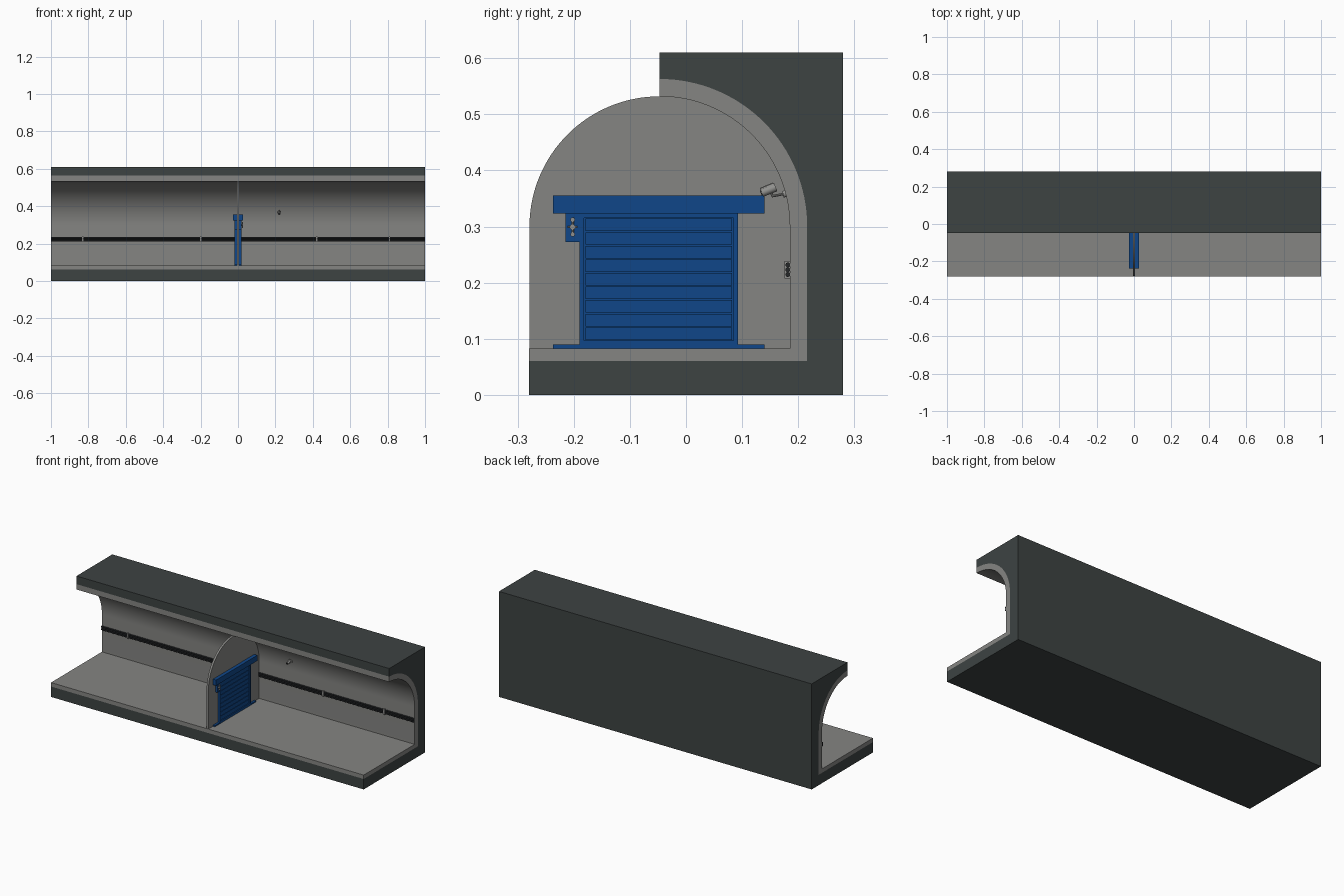
import bpy, bmesh, math
from mathutils import Vector

if "Cube" in bpy.data.objects:
    bpy.data.objects.remove(bpy.data.objects["Cube"])


def material(name, r, g, b):
    m = bpy.data.materials.new(name)
    m.diffuse_color = (r, g, b, 1)
    m.use_nodes = True
    m.node_tree.nodes["Principled BSDF"].inputs["Base Color"].default_value = m.diffuse_color
    return m


ROCK = material("dark rock", 0.047, 0.056, 0.055)
CONCRETE = material("concrete", 0.235, 0.235, 0.225)
BLUE = material("blue paint", 0.005, 0.062, 0.25)
BLACK = material("cable black", 0.018, 0.02, 0.022)
METAL = material("grey metal", 0.28, 0.28, 0.27)


def finish(name, bm, mat):
    bmesh.ops.recalc_face_normals(bm, faces=bm.faces)
    me = bpy.data.meshes.new(name)
    bm.to_mesh(me)
    bm.free()
    me.materials.append(mat)
    for p in me.polygons:
        p.use_smooth = True
    me.set_sharp_from_angle(angle=math.radians(30))
    ob = bpy.data.objects.new(name, me)
    bpy.context.collection.objects.link(ob)
    return ob


def extrude_x(name, profile, x0, x1, mat):
    """Extrude a (y, z) outline along x."""
    bm = bmesh.new()
    face = bm.faces.new([bm.verts.new((x0, y, z)) for y, z in profile])
    geo = bmesh.ops.extrude_face_region(bm, geom=[face])["geom"]
    verts = [v for v in geo if isinstance(v, bmesh.types.BMVert)]
    bmesh.ops.translate(bm, verts=verts, vec=(x1 - x0, 0, 0))
    return finish(name, bm, mat)


def box(name, x, y, z, mat):
    return extrude_x(name, [(y[0], z[0]), (y[1], z[0]), (y[1], z[1]), (y[0], z[1])],
                     x[0], x[1], mat)


def rod(name, a, b, r, mat, sides=16):
    a, b = Vector(a), Vector(b)
    bm = bmesh.new()
    bmesh.ops.create_cone(bm, cap_ends=True, segments=sides, radius1=r, radius2=r,
                          depth=(b - a).length)
    ob = finish(name, bm, mat)
    ob.rotation_mode = 'QUATERNION'
    ob.rotation_quaternion = (b - a).to_track_quat('Z', 'Y')
    ob.location = (a + b) / 2
    return ob


CY, CZ = -0.047, 0.30          # centre of the vault


def arc(r, a0, a1, n):
    return [(CY + r * math.cos(math.radians(a0 + (a1 - a0) * i / n)),
             CZ + r * math.sin(math.radians(a0 + (a1 - a0) * i / n))) for i in range(n + 1)]


R_IN, R_OUT, FLOOR, BED = 0.232, 0.263, 0.083, 0.06
# rock surround, cut open towards the front
extrude_x("rock_surround",
          [(-0.28, 0), (0.28, 0), (0.28, 0.61), (CY, 0.61)] + arc(R_OUT, 90, 0, 32)
          + [(CY + R_OUT, BED), (-0.28, BED)], -1, 1, ROCK)
# concrete lining: floor, wall and half vault
extrude_x("tunnel_lining",
          [(-0.28, BED), (CY + R_OUT, BED)] + arc(R_OUT, 0, 90, 32) + arc(R_IN, 90, 0, 32)
          + [(CY + R_IN, FLOOR), (-0.28, FLOOR)], -1, 1, CONCRETE)
# arched bulkhead across the tunnel
extrude_x("bulkhead_wall",
          [(CY - R_IN, FLOOR), (CY + R_IN, FLOOR)] + arc(R_IN, 0, 180, 64),
          -0.006, 0.006, CONCRETE)

# door frame
FX = (-0.018, 0.018)
box("door_lintel", (-0.026, 0.026), (-0.237, 0.14), (0.323, 0.355), BLUE)
box("door_sill", FX, (-0.237, 0.14), (FLOOR, 0.09), BLUE)
box("door_post_left", FX, (-0.19, -0.182), (0.09, 0.323), BLUE)
box("door_post_right", FX, (0.085, 0.093), (0.09, 0.323), BLUE)
box("door_rail_top", FX, (-0.182, 0.085), (0.315, 0.323), BLUE)
box("door_rail_bottom", FX, (-0.182, 0.085), (0.09, 0.097), BLUE)
# shutter with nine slats
box("shutter_core", (-0.010, 0.010), (-0.182, 0.085), (0.097, 0.315), BLUE)
pitch = (0.315 - 0.097) / 9
for i in range(9):
    z = 0.097 + i * pitch
    box("shutter_slat", (-0.014, 0.014), (-0.179, 0.082), (z + 0.001, z + pitch - 0.001), BLUE)

# control box with crossed handle
box("control_box", FX, (-0.215, -0.19), (0.272, 0.323), BLUE)
hy, hz = -0.202, 0.299
rod("handle_hub", (0.018, hy, hz), (0.028, hy, hz), 0.005, METAL)
rod("handle_upright", (0.024, hy, hz - 0.015), (0.024, hy, hz + 0.017), 0.0025, METAL, 8)
rod("handle_crossbar", (0.024, hy - 0.009, hz), (0.024, hy + 0.009, hz), 0.002, METAL, 8)
for s in (-1, 1):
    rod("handle_knob", (0.021, hy, hz + s * 0.013), (0.027, hy, hz + s * 0.013), 0.004, METAL)

# cables along the back wall and their clips
for z in (0.2145, 0.223, 0.2315):
    rod("wall_cable", (-1, 0.1815, z), (1, 0.1815, z), 0.0043, BLACK)
for x in (-0.83, -0.20, 0.42, 0.81):
    box("cable_clip", (x - 0.004, x + 0.004), (0.1755, 0.186), (0.207, 0.239), METAL)

# security camera on its wall arm
cx = 0.22
rod("camera_body", (cx, 0.135, 0.360), (cx, 0.160, 0.370), 0.0075, METAL, 20)
rod("camera_lens", (cx, 0.1335, 0.3594), (cx, 0.136, 0.3604), 0.005, BLACK)
rod("camera_hood", (cx, 0.133, 0.3645), (cx, 0.157, 0.3742), 0.0045, METAL, 8)
rod("camera_neck", (cx, 0.151, 0.365), (cx, 0.154, 0.354), 0.0022, METAL, 8)
rod("camera_arm", (cx, 0.153, 0.354), (cx, 0.180, 0.359), 0.0022, METAL, 8)
rod("camera_mount", (cx, 0.173, 0.3575), (cx, 0.180, 0.359), 0.006, METAL)
